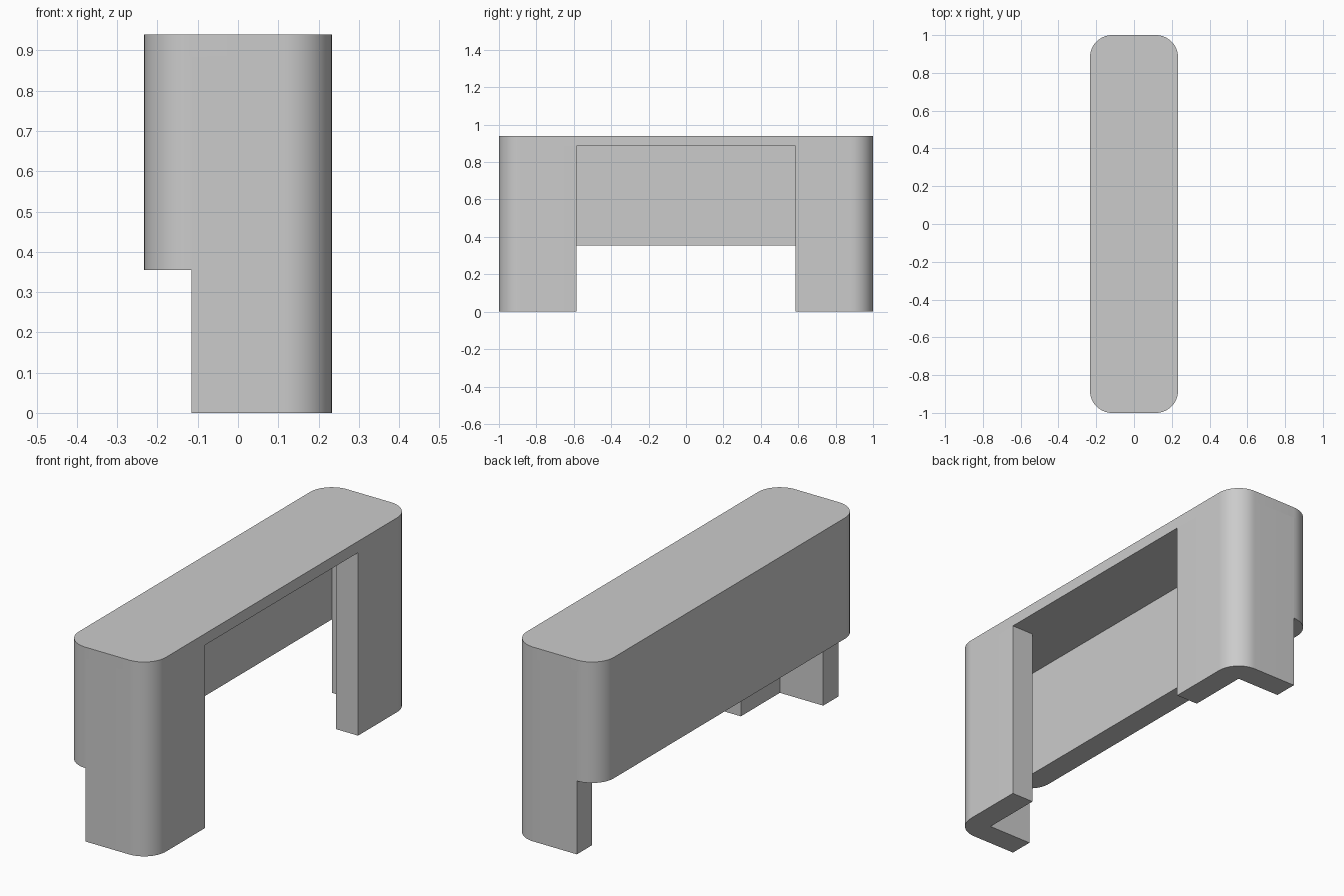
import bpy
import bmesh
from math import cos, sin, pi

cube = bpy.data.objects.get("Cube")
if cube:
    bpy.data.objects.remove(cube, do_unlink=True)

# Overall dimensions; corner radius equals the panel thickness
HX, HY, T = 0.233, 1.0, 0.117
HEIGHT, SLAB_BOTTOM, PANEL_BOTTOM = 0.94, 0.885, 0.355
LEG_INNER_Y = 0.585

grey = bpy.data.materials.new("light_grey")
grey.use_nodes = True
colour = (0.6, 0.6, 0.6, 1)
grey.diffuse_color = colour
grey.node_tree.nodes["Principled BSDF"].inputs["Base Color"].default_value = colour


def corner(sx, sy, steps=16):
    """Rounded outer corner in the given quadrant, running from the x side to the y side."""
    angles = [pi / 2 * i / steps for i in range(steps + 1)]
    return [(sx * (HX - T + T * cos(a)), sy * (HY - T + T * sin(a))) for a in angles]


def extrude(name, outline, z0, z1):
    """Upright solid from a plan outline."""
    bm = bmesh.new()
    face = bm.faces.new([bm.verts.new((x, y, z0)) for x, y in outline])
    top = bmesh.ops.extrude_face_region(bm, geom=[face])
    verts = [v for v in top["geom"] if isinstance(v, bmesh.types.BMVert)]
    bmesh.ops.translate(bm, verts=verts, vec=(0, 0, z1 - z0))
    bmesh.ops.recalc_face_normals(bm, faces=bm.faces)
    mesh = bpy.data.meshes.new(name)
    bm.to_mesh(mesh)
    bm.free()
    mesh.materials.append(grey)
    obj = bpy.data.objects.new(name, mesh)
    bpy.context.collection.objects.link(obj)
    bpy.ops.object.select_all(action="DESELECT")
    obj.select_set(True)
    bpy.context.view_layer.objects.active = obj
    bpy.ops.object.shade_smooth_by_angle()
    return obj


# Desk top with four rounded corners
extrude("desk_top",
        corner(1, 1) + corner(-1, 1)[::-1] + corner(-1, -1) + corner(1, -1)[::-1],
        SLAB_BOTTOM, HEIGHT)

# Hanging modesty panel with rounded outer ends
extrude("modesty_panel",
        corner(-1, 1)[::-1] + corner(-1, -1),
        PANEL_BOTTOM, SLAB_BOTTOM)

# L-shaped legs wrapping the two open corners
for name, s in (("front_leg", -1), ("back_leg", 1)):
    inner = HX - T
    outline = [(inner, s * LEG_INNER_Y), (HX, s * LEG_INNER_Y)]
    outline += corner(1, s)
    outline += [(T - HX, s * HY), (T - HX, s * (HY - T)), (inner, s * (HY - T))]
    extrude(name, outline, 0, SLAB_BOTTOM)
